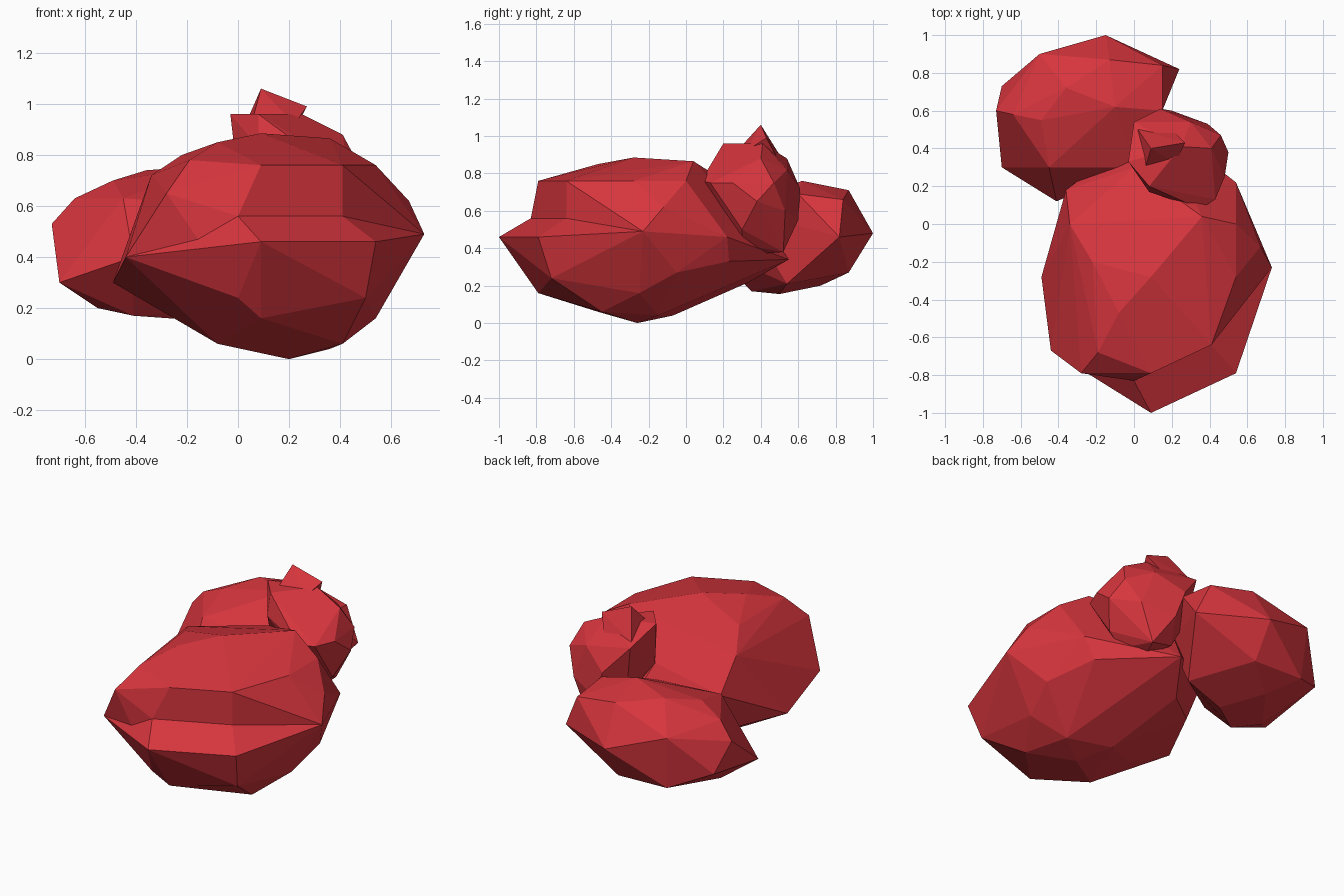
import bpy, bmesh, math

red = bpy.data.materials.new("red stone")
red.diffuse_color = (0.68, 0.036, 0.047, 1)


def hull_into(bm, points):
    """Add a faceted convex boulder spanning the given corner points."""
    part = bmesh.new()
    for p in points:
        part.verts.new(p)
    res = bmesh.ops.convex_hull(part, input=part.verts[:])
    spare = {g for k in ("geom_interior", "geom_unused") for g in res[k]
             if isinstance(g, bmesh.types.BMVert)}
    bmesh.ops.delete(part, geom=list(spare), context='VERTS')
    bmesh.ops.dissolve_limit(part, angle_limit=math.radians(3),
                             verts=part.verts[:], edges=part.edges[:])
    bmesh.ops.recalc_face_normals(part, faces=part.faces[:])
    tmp = bpy.data.meshes.new("tmp")
    part.to_mesh(tmp)
    part.free()
    bm.from_mesh(tmp)
    bpy.data.meshes.remove(tmp)


def rock(name, *hulls):
    """One boulder; several hulls are fused so no inner faces remain."""
    objs = []
    for h in hulls:
        bm = bmesh.new()
        hull_into(bm, h)
        mesh = bpy.data.meshes.new(name)
        bm.to_mesh(mesh)
        bm.free()
        mesh.materials.append(red)
        ob = bpy.data.objects.new(name, mesh)
        bpy.context.collection.objects.link(ob)
        objs.append(ob)
    for extra in objs[1:]:
        mod = objs[0].modifiers.new("fuse", 'BOOLEAN')
        mod.operation, mod.solver, mod.object = 'UNION', 'EXACT', extra
        bpy.context.view_layer.objects.active = objs[0]
        bpy.ops.object.modifier_apply(modifier=mod.name)
        bpy.data.objects.remove(extra)


# large front rock: lower body and an upper body set back to leave a ledge
sides = [(-.44, -.67, .40), (-.49, -.28, .30), (-.36, .18, .55),
         (.12, .55, .34), (.54, .22, .46), (.73, -.23, .49), (0, -.83, .24)]
ledge = [(0, -.83, .56), (.41, -.64, .56), (.54, -.28, .56)]
base = [(.09, -1, .46), (.54, -.79, .46), (.50, -.72, .24),
        (.09, -.79, .16), (.54, -.25, .16), (.59, -.05, .27),
        (.41, -.45, .06), (.36, -.15, .04), (.20, -.26, 0),
        (-.08, -.47, .06), (.10, -.07, .04), (-.21, -.28, .15),
        (.05, .22, .17), (.48, .23, .33), (-.02, .34, .22), (-.28, .12, .28)]
crown = [(.09, -.79, .76), (.41, -.64, .76), (.54, -.28, .76),
         (-.28, -.79, .65), (-.19, -.68, .78), (-.08, -.47, .85),
         (.09, -.28, .885), (.36, .04, .865), (-.34, 0, .72),
         (-.22, -.20, .80), (.67, -.12, .62), (.54, 0, .76), (0, .30, .70)]
rock("large_rock", sides + ledge + base, sides + ledge + crown)

# middle rock, back left
rock("middle_rock", [
    (-.15, 1, .48), (.24, .82, .46), (-.73, .60, .53), (-.70, .73, .37),
    (-.50, .90, .60), (-.70, .30, .30), (-.69, .43, .42), (-.41, .12, .40),
    (-.13, .87, .71), (.15, .84, .66), (.15, .60, .69), (-.10, .62, .76),
    (-.36, .72, .74), (-.49, .55, .70), (-.64, .58, .63), (-.45, .30, .63),
    (0, .30, .60), (-.55, .45, .20), (-.41, .35, .17), (-.20, .50, .155),
    (-.35, .72, .20), (-.15, .87, .27), (-.48, .87, .28), (.06, .54, .21)])

# small rock resting on the other two, with a raised peak
rock("small_rock", [
    (.25, .41, .96), (-.03, .33, .96), (.08, .20, .96),
    (0, .54, .88), (.14, .61, .72), (.30, .54, .82), (.41, .40, .88),
    (.46, .47, .75), (.50, .38, .65), (.48, .25, .75), (.43, .13, .75),
    (.35, .08, .76), (.08, .17, .83), (.39, .53, .60), (.20, .60, .55),
    (.35, .30, .42), (.25, .40, .37), (.30, .52, .38), (.15, .50, .42),
    (.05, .50, .60), (.30, .15, .62), (0, .30, .70), (.43, .30, .50)],
    [(.09, .40, 1.06), (.27, .43, .99), (.06, .30, .95), (.22, .32, .92),
     (.02, .50, .90), (.20, .50, .86), (.15, .40, .80)])
